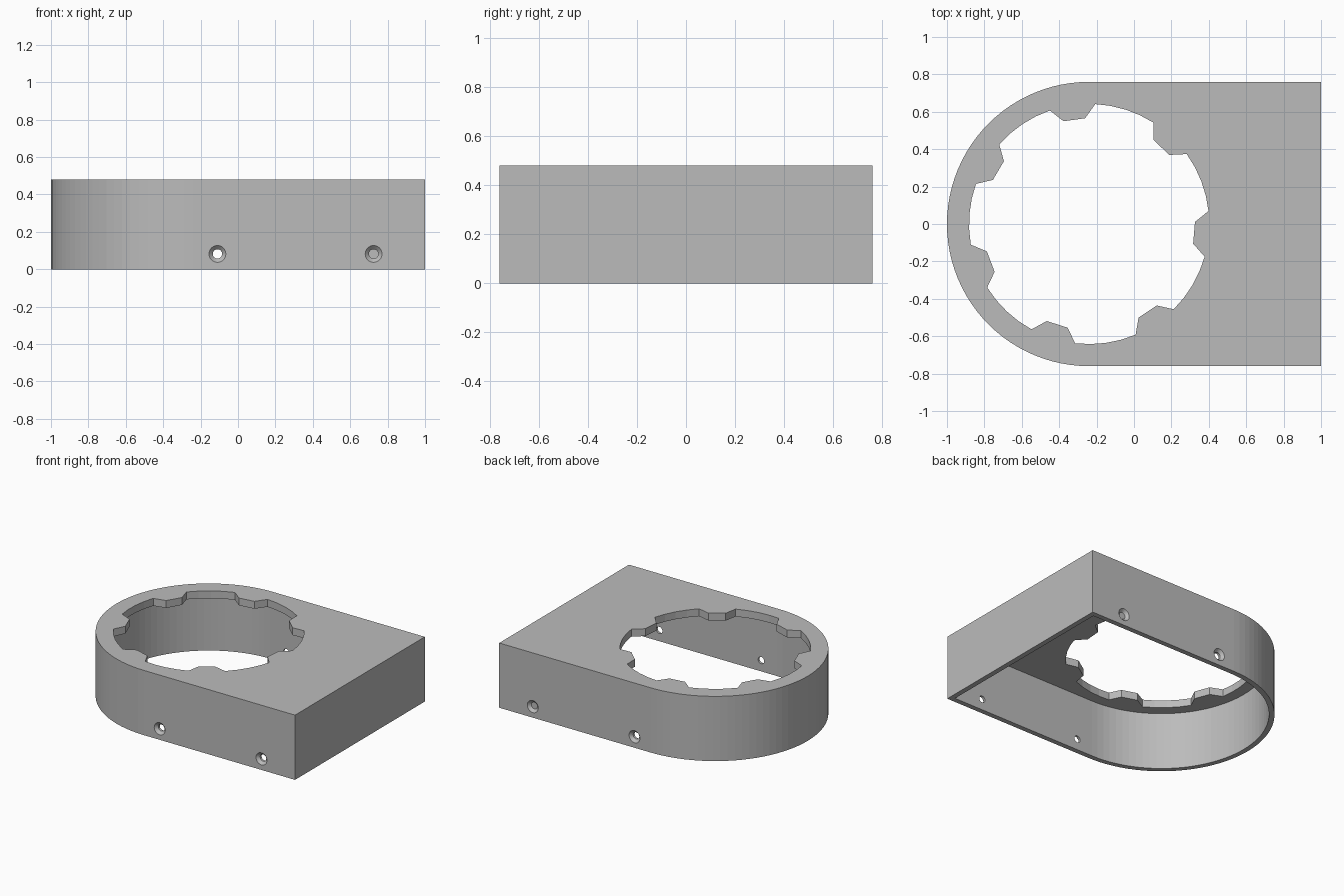
import bpy, bmesh
from math import radians, sin, cos, pi
from mathutils import Matrix

cube = bpy.data.objects.get("Cube")
if cube:
    bpy.data.objects.remove(cube, do_unlink=True)

CX, R, H = -0.24, 0.76, 0.48      # round end centre, radius, height
WALL, PLATE = 0.037, 0.055

grey = bpy.data.materials.new("plain grey")
grey.use_nodes = True
grey.diffuse_color = (0.5, 0.5, 0.5, 1)
grey.node_tree.nodes["Principled BSDF"].inputs["Base Color"].default_value = (0.5, 0.5, 0.5, 1)


def add_object(name, bm):
    bmesh.ops.recalc_face_normals(bm, faces=bm.faces)
    mesh = bpy.data.meshes.new(name)
    bm.to_mesh(mesh)
    bm.free()
    mesh.materials.append(grey)
    obj = bpy.data.objects.new(name, mesh)
    bpy.context.collection.objects.link(obj)
    return obj


def prism(name, outline, z0, z1):
    bm = bmesh.new()
    face = bm.faces.new([bm.verts.new((x, y, z0)) for x, y in outline])
    ext = bmesh.ops.extrude_face_region(bm, geom=[face])
    verts = [v for v in ext["geom"] if isinstance(v, bmesh.types.BMVert)]
    bmesh.ops.translate(bm, verts=verts, vec=(0, 0, z1 - z0))
    return add_object(name, bm)


def polar(r, degrees):
    a = radians(degrees)
    return CX + r * cos(a), r * sin(a)


def d_outline(inset, steps=48):
    r = R - inset
    arc = [polar(r, 90 + 180 * i / steps) for i in range(steps + 1)]
    return arc + [(1 - inset, -r), (1 - inset, r)]


def cone(name, x, y, side, r_in, r_out, depth):
    bm = bmesh.new()
    turn = Matrix.Rotation(-side * pi / 2, 4, 'X')
    bmesh.ops.create_cone(bm, cap_ends=True, segments=32, radius1=r_in, radius2=r_out,
                          depth=depth, matrix=Matrix.Translation((x, y, 0.082)) @ turn)
    return add_object(name, bm)


def cut(target, cutter):
    mod = target.modifiers.new("cut", 'BOOLEAN')
    mod.operation, mod.solver, mod.object = 'DIFFERENCE', 'EXACT', cutter
    bpy.context.view_layer.objects.active = target
    bpy.ops.object.modifier_apply(modifier=mod.name)
    bpy.data.objects.remove(cutter, do_unlink=True)


# Hollow housing, open underneath
housing = prism("housing", d_outline(0), 0, H)
cut(housing, prism("cavity", d_outline(WALL), -0.1, H - PLATE))

# Round opening with seven inward teeth
opening = []
pitch = 360 / 7
for k in range(7):
    mid = -4.8 + k * pitch
    opening += [polar(0.566, mid - 5.9), polar(0.566, mid + 5.9)]
    gap = pitch - 22
    opening += [polar(0.642, mid + 11 + gap * i / 4) for i in range(5)]
cut(housing, prism("opening", opening, H - PLATE - 0.1, H + 0.1))

# Countersunk screw holes in both side walls
for side in (-1, 1):
    for x in (-0.11, 0.725):
        cut(housing, cone("screw_hole", x, side * (R - WALL / 2), side, 0.025, 0.025, 0.15))
        cut(housing, cone("countersink", x, side * R, side, 0.025, 0.065, 0.04))
